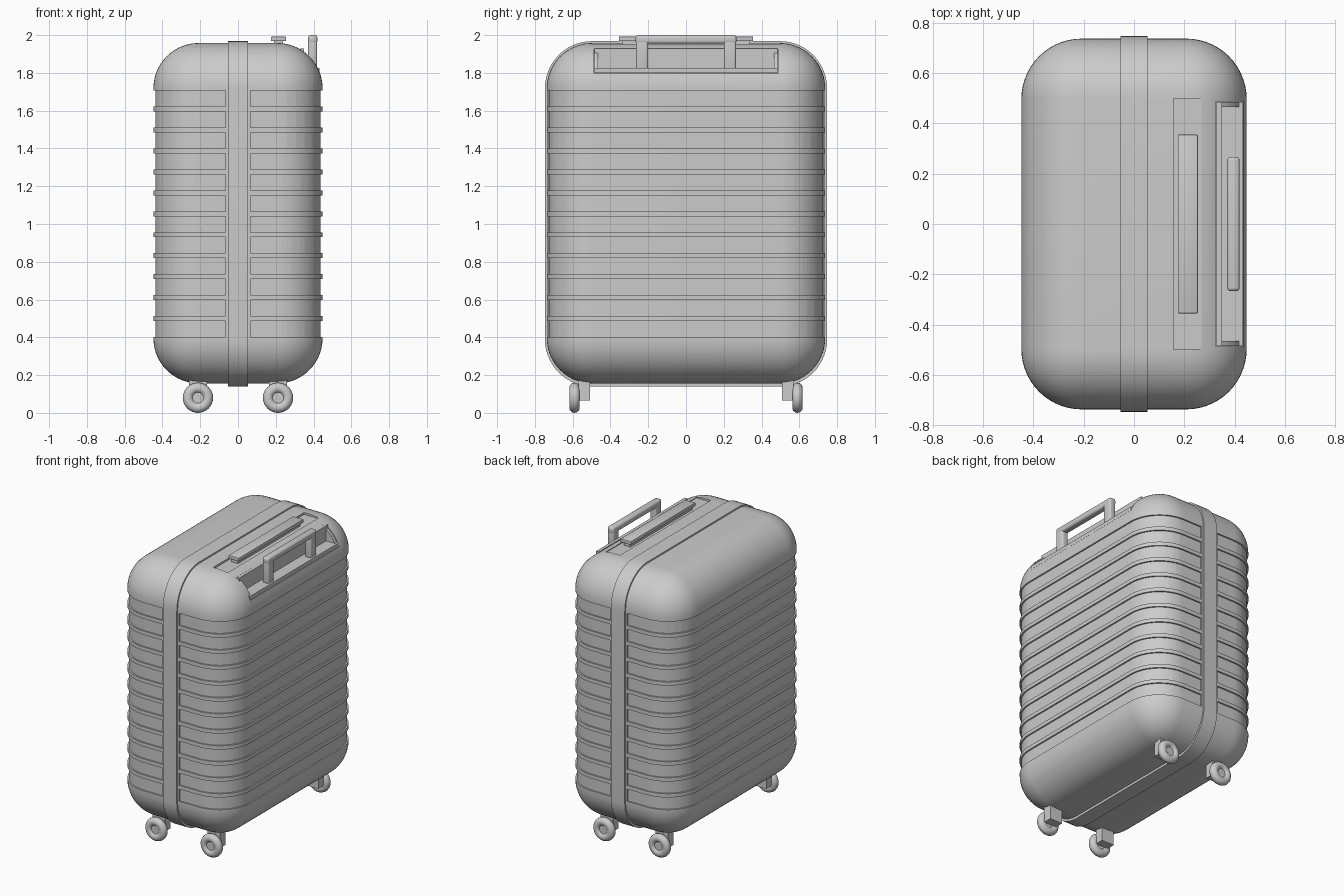
import bpy, bmesh, math

if "Cube" in bpy.data.objects:
    bpy.data.objects.remove(bpy.data.objects["Cube"])

HX, HY, Z0, Z1, R = 0.448, 0.737, 0.156, 1.958, 0.24


def obj_from_bm(name, bm):
    bmesh.ops.recalc_face_normals(bm, faces=bm.faces)
    me = bpy.data.meshes.new(name)
    bm.to_mesh(me)
    bm.free()
    ob = bpy.data.objects.new(name, me)
    bpy.context.collection.objects.link(ob)
    return ob


def activate(ob):
    bpy.ops.object.select_all(action='DESELECT')
    ob.select_set(True)
    bpy.context.view_layer.objects.active = ob


def smooth(ob, deg=30):
    activate(ob)
    bpy.ops.object.shade_smooth_by_angle(angle=math.radians(deg))


def add_prism(bm, pts, axis, lo, hi):
    """Extrude a 2D outline along 'x' (pts are y,z), 'y' (x,z) or 'z' (x,y)."""
    place = {'x': lambda p, h: (h, p[0], p[1]),
             'y': lambda p, h: (p[0], h, p[1]),
             'z': lambda p, h: (p[0], p[1], h)}[axis]
    a = [bm.verts.new(place(p, lo)) for p in pts]
    b = [bm.verts.new(place(p, hi)) for p in pts]
    bm.faces.new(a)
    bm.faces.new(b[::-1])
    n = len(pts)
    for i in range(n):
        bm.faces.new((a[i], a[(i + 1) % n], b[(i + 1) % n], b[i]))


def prism(name, pts, axis, lo, hi):
    bm = bmesh.new()
    add_prism(bm, pts, axis, lo, hi)
    return obj_from_bm(name, bm)


def box(name, lo, hi, bevel=0, segs=4):
    (x0, y0, z0), (x1, y1, z1) = lo, hi
    ob = prism(name, [(x0, y0), (x1, y0), (x1, y1), (x0, y1)], 'z', z0, z1)
    if bevel:
        m = ob.modifiers.new("bevel", 'BEVEL')
        m.width, m.segments, m.limit_method = bevel, segs, 'NONE'
        activate(ob)
        bpy.ops.object.modifier_apply(modifier="bevel")
        smooth(ob)
    return ob


def arc(cx, cy, r, a0, a1, n=14):
    return [(cx + r * math.cos(math.radians(a0 + (a1 - a0) * i / n)),
             cy + r * math.sin(math.radians(a0 + (a1 - a0) * i / n))) for i in range(n + 1)]


def cut(ob, cutter):
    m = ob.modifiers.new("cut", 'BOOLEAN')
    m.operation, m.solver, m.object = 'DIFFERENCE', 'EXACT', cutter
    activate(ob)
    bpy.ops.object.modifier_apply(modifier="cut")
    bpy.data.objects.remove(cutter)


# Shell: large rounded box
shell = box("shell", (-HX, -HY, Z0), (HX, HY, Z1), R, 14)

# Twelve shallow horizontal grooves wrapping each half
d, e = 0.010, 0.065
inner = ([(e, -HY + d)] + arc(HX - R, -HY + R, R - d, -90, 0)
         + arc(HX - R, HY - R, R - d, 0, 90) + [(e, HY - d)])
outline = inner + [(e, 0.9), (0.6, 0.9), (0.6, -0.9), (e, -0.9)]
bm = bmesh.new()
for i in range(12):
    z = 0.402 + i * 0.1108
    for s in (-1, 1):
        add_prism(bm, [(s * x, y) for x, y in outline], 'z', z, z + 0.085)
cut(shell, obj_from_bm("groove_cutter", bm))

# Pocket for the pull handle and shallow tray for the carry handle
cut(shell, box("pocket_cutter", (0.325, -0.487, 1.797), (0.6, 0.487, 2.1)))
cut(shell, box("tray_cutter", (0.158, -0.498, 1.945), (0.268, 0.498, 2.1)))
smooth(shell)

# Centre band around the seam
by, b0, b1, br = 0.747, 0.14, 1.968, 0.25
band_pts = (arc(by - br, b1 - br, br, 0, 90) + arc(-by + br, b1 - br, br, 90, 180)
            + arc(-by + br, b0 + br, br, 180, 270) + arc(by - br, b0 + br, br, 270, 360))
smooth(prism("centre_band", band_pts, 'x', -0.053, 0.053))

# Pocket lining: back wall, floor, two ends
box("pocket_back", (0.329, -0.485, 1.80), (0.35, 0.485, 1.93))
box("pocket_floor", (0.329, -0.485, 1.80), (0.432, 0.485, 1.825))
end_pts = [(0.329, 1.80), (0.432, 1.80)] + arc(HX - R, Z1 - R, R - 0.004, 24, 58, 6) + [(0.329, 1.925)]
for s, side in ((-1, "left"), (1, "right")):
    prism("pocket_end_" + side, end_pts, 'y', s * 0.465, s * 0.485)

# Pull handle: grip and two legs
box("pull_handle_grip", (0.37, -0.267, 1.955), (0.42, 0.267, 2.0), 0.014)
for s, side in ((-1, "left"), (1, "right")):
    y0, y1 = sorted((s * 0.2, s * 0.265))
    box("pull_handle_leg_" + side, (0.371, y0, 1.815), (0.419, y1, 1.985), 0.012)

# Carry handle on the tray
box("carry_handle", (0.175, -0.355, 1.968), (0.254, 0.355, 1.992), 0.003, 2)
box("carry_handle_stem", (0.19, -0.34, 1.94), (0.238, 0.34, 1.97))

# Four wheels: tyre, hub and bracket
for sx in (-1, 1):
    for sy in (-1, 1):
        tag = ("left" if sx < 0 else "right") + ("_front" if sy < 0 else "_back")
        c = (sx * 0.212, sy * 0.59, 0.08)
        bpy.ops.mesh.primitive_torus_add(location=c, rotation=(math.pi / 2, 0, 0),
                                         major_radius=0.052, minor_radius=0.028,
                                         major_segments=32, minor_segments=14)
        bpy.context.object.name = "tyre_" + tag
        smooth(bpy.context.object, 60)
        bpy.ops.mesh.primitive_cylinder_add(vertices=24, radius=0.03, depth=0.03,
                                            location=c, rotation=(math.pi / 2, 0, 0))
        bpy.context.object.name = "hub_" + tag
        smooth(bpy.context.object)
        y0, y1 = sorted((sy * 0.508, sy * 0.568))
        box("wheel_bracket_" + tag, (c[0] - 0.048, y0, 0.065), (c[0] + 0.048, y1, 0.19))
